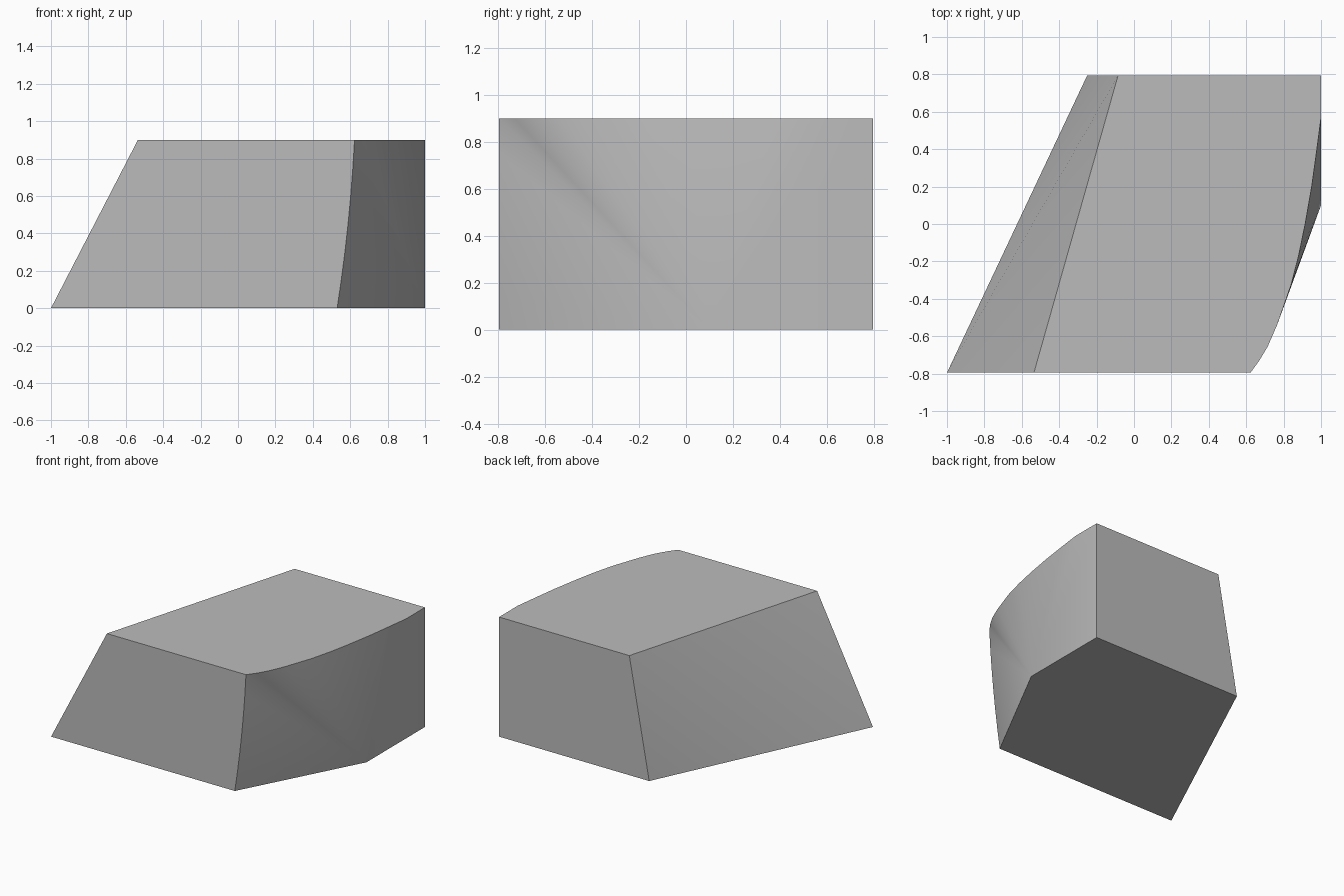
import bpy
import bmesh
import math

cube = bpy.data.objects.get("Cube")
if cube:
    bpy.data.objects.remove(cube, do_unlink=True)

HALF, HEIGHT = 0.795, 0.9

# Plain grey material
grey = bpy.data.materials.new("plain_grey")
grey.use_nodes = True
grey.diffuse_color = (0.5, 0.5, 0.5, 1)
grey.node_tree.nodes["Principled BSDF"].inputs["Base Color"].default_value = grey.diffuse_color

bm = bmesh.new()


def vert(x, y, z):
    return bm.verts.new((x, y, z))


# Corners of the left slope and the back
front_low, front_high = vert(-1, -HALF, 0), vert(-0.535, -HALF, HEIGHT)
back_low, back_high = vert(-0.25, HALF, 0), vert(-0.085, HALF, HEIGHT)
right_low, right_high = vert(1, HALF, 0), vert(1, HALF, HEIGHT)
knee = vert(1, 0.1, 0)

# Bowed front edge, rising from the base to the top
steps = 6
front_edge = []
for i in range(steps + 1):
    t = i / steps
    front_edge.append(vert(0.53 + 0.14 * t - 0.047 * t * t, -HALF, HEIGHT * t))

# Curved rim of the top, running back to the flat end of the side
rim_points = [(0.67, -0.73), (0.715, -0.655), (0.765, -0.54), (0.80, -0.44), (0.84, -0.325),
              (0.88, -0.17), (0.915, 0), (0.95, 0.2), (0.975, 0.38), (1, 0.57)]
rim = [front_edge[-1]] + [vert(x, y, HEIGHT) for x, y in rim_points]

# Flat walls, base and top
bm.faces.new([front_low] + front_edge + [front_high])
bm.faces.new([right_low, back_low, back_high, right_high])
bm.faces.new([front_low, back_low, right_low, knee, front_edge[0]])
bm.faces.new([front_high] + rim + [right_high, back_high])
bm.faces.new([knee, right_low, right_high, rim[-1]])

# Twisted left slope
bm.faces.new([front_low, front_high, back_high])
bm.faces.new([front_low, back_high, back_low])

# Curved side, fanned out from the knee of the base
border = front_edge + rim[1:]
for a, b in zip(border, border[1:]):
    bm.faces.new([knee, b, a])

bmesh.ops.recalc_face_normals(bm, faces=bm.faces)
mesh = bpy.data.meshes.new("tapered_block")
bm.to_mesh(mesh)
bm.free()
mesh.materials.append(grey)
block = bpy.data.objects.new("tapered_block", mesh)
bpy.context.scene.collection.objects.link(block)

# Smooth the curved side and keep the outer edges sharp
bpy.ops.object.select_all(action="DESELECT")
block.select_set(True)
bpy.context.view_layer.objects.active = block
bpy.ops.object.shade_smooth_by_angle(angle=math.radians(30))
